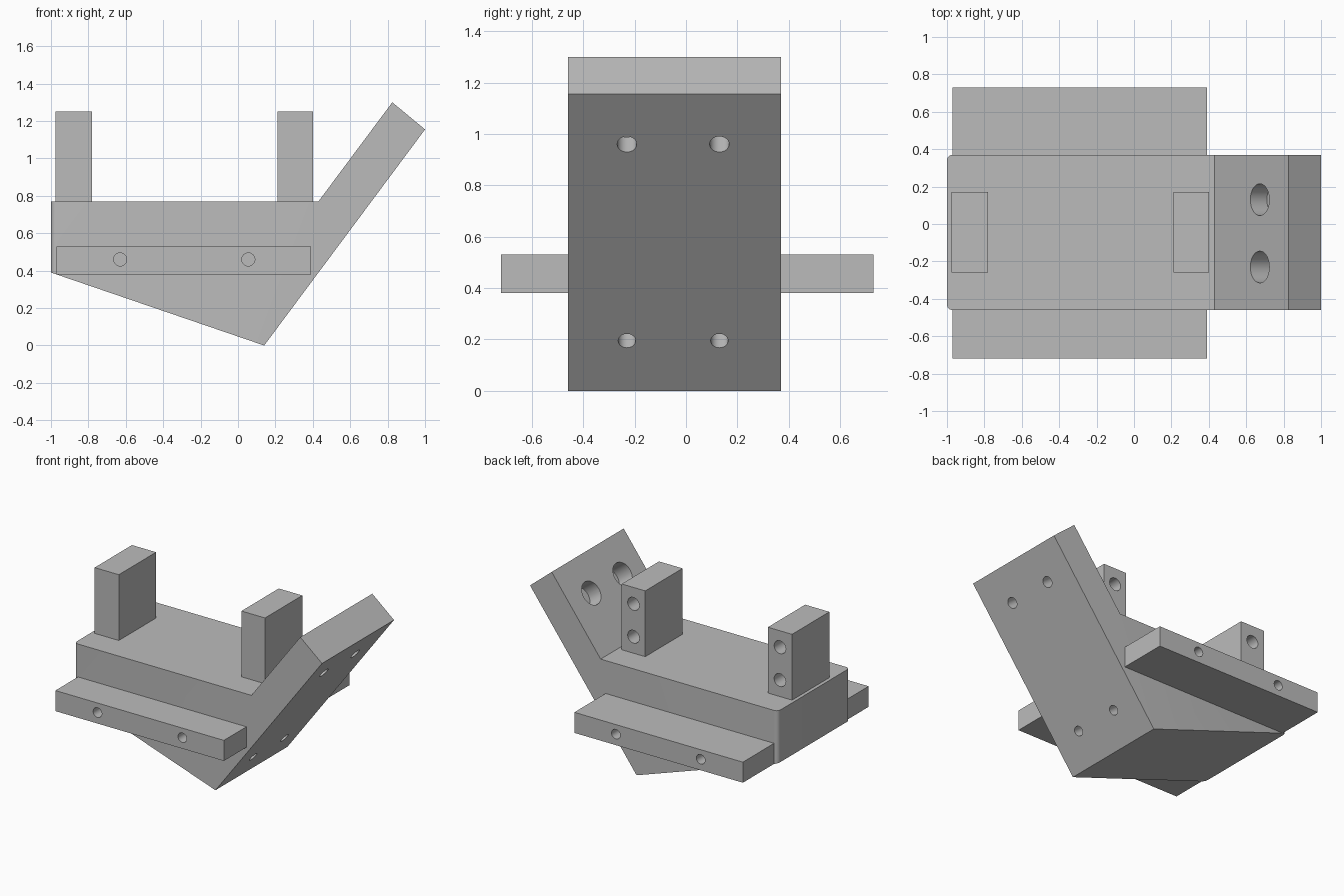
import bpy, bmesh
from mathutils import Vector

cube = bpy.data.objects.get("Cube")
if cube:
    bpy.data.objects.remove(cube, do_unlink=True)

grey = bpy.data.materials.new("plain grey")
grey.use_nodes = True
grey.diffuse_color = (0.5, 0.5, 0.5, 1)
grey.node_tree.nodes["Principled BSDF"].inputs["Base Color"].default_value = (0.5, 0.5, 0.5, 1)

FRONT, BACK = -0.46, 0.37        # body side planes
HOLE_ROWS = (-0.23, 0.13)        # y of the plate holes


def add_object(name, bm):
    bmesh.ops.recalc_face_normals(bm, faces=bm.faces)
    mesh = bpy.data.meshes.new(name)
    bm.to_mesh(mesh)
    bm.free()
    mesh.materials.append(grey)
    ob = bpy.data.objects.new(name, mesh)
    bpy.context.collection.objects.link(ob)
    return ob


def prism(name, profile, y0, y1, round_x=None):
    """Extrude an x-z profile along y, rounding upright edges at round_x."""
    bm = bmesh.new()
    face = bm.faces.new([bm.verts.new((x, y0, z)) for x, z in profile])
    ext = bmesh.ops.extrude_face_region(bm, geom=[face])["geom"]
    verts = [v for v in ext if isinstance(v, bmesh.types.BMVert)]
    bmesh.ops.translate(bm, verts=verts, vec=(0, y1 - y0, 0))
    if round_x is not None:
        edges = [e for e in bm.edges
                 if all(abs(v.co.x - round_x) < 0.001 for v in e.verts)
                 and abs(e.verts[0].co.y - e.verts[1].co.y) < 0.001]
        bmesh.ops.bevel(bm, geom=edges, offset=0.03, segments=6,
                        profile=0.5, affect='EDGES')
    return add_object(name, bm)


def box(name, x0, x1, y0, y1, z0, z1):
    return prism(name, [(x0, z0), (x1, z0), (x1, z1), (x0, z1)], y0, y1)


def drill(target, start, direction, radius, depth):
    """Cut a round hole from a surface point inwards."""
    direction = Vector(direction).normalized()
    lead = 0.05
    bm = bmesh.new()
    bmesh.ops.create_cone(bm, cap_ends=True, segments=32, radius1=radius,
                          radius2=radius, depth=depth + lead)
    cutter = add_object("hole_cutter", bm)
    cutter.hide_render = True
    cutter.rotation_mode = 'QUATERNION'
    cutter.rotation_quaternion = direction.to_track_quat('Z', 'Y')
    cutter.location = Vector(start) + direction * (depth - lead) / 2
    mod = target.modifiers.new("hole", 'BOOLEAN')
    mod.operation = 'DIFFERENCE'
    mod.solver = 'EXACT'
    mod.object = cutter
    bpy.context.view_layer.objects.active = target
    bpy.ops.object.modifier_apply(modifier=mod.name)
    bpy.data.objects.remove(cutter, do_unlink=True)


# Wedge body with the tilted mounting plate
body = prism("body", [(-1, 0.39), (0.14, 0), (1, 1.155), (0.825, 1.3),
                      (0.43, 0.77), (-1, 0.77)], FRONT, BACK, round_x=-1)
slope = Vector((0.86, 0, 1.155)).normalized()
inward = Vector((-slope.z, 0, slope.x))


def on_plate(y, z):
    return Vector((0.14 + z * slope.x / slope.z, y, z))


# Screw holes through the plate, with wide counterbores on the inner face
for y, bore in zip(HOLE_ROWS, (0.13, 0.11)):
    top = on_plate(y, 0.96)
    drill(body, top, inward, 0.038, 0.2)
    drill(body, top + inward * 0.227, -inward, 0.085, bore)
    drill(body, on_plate(y, 0.195), inward, 0.034, 0.23)

# Side rails with holes on their outer faces
parts = [body]
for name, y0, y1, outer, way in (("front_rail", -0.72, FRONT, -0.72, 1),
                                 ("back_rail", BACK, 0.73, 0.73, -1)):
    rail = box(name, -0.97, 0.39, y0, y1, 0.38, 0.53)
    for x in (-0.63, 0.055):
        drill(rail, (x, outer, 0.46), (0, way, 0), 0.035, 0.2)
    parts.append(rail)

# Upright posts with two holes in the back
for name, x0, x1 in (("right_post", -0.975, -0.78), ("left_post", 0.21, 0.4)):
    post = box(name, x0, x1, -0.26, 0.17, 0.77, 1.25)
    for z in (0.89, 1.13):
        drill(post, ((x0 + x1) / 2, 0.17, z), (0, -1, 0), 0.047, 0.3)
    parts.append(post)

# Smooth rounded walls, sharp edges elsewhere
bpy.ops.object.select_all(action='DESELECT')
for ob in parts:
    ob.select_set(True)
bpy.context.view_layer.objects.active = body
bpy.ops.object.shade_smooth_by_angle()
